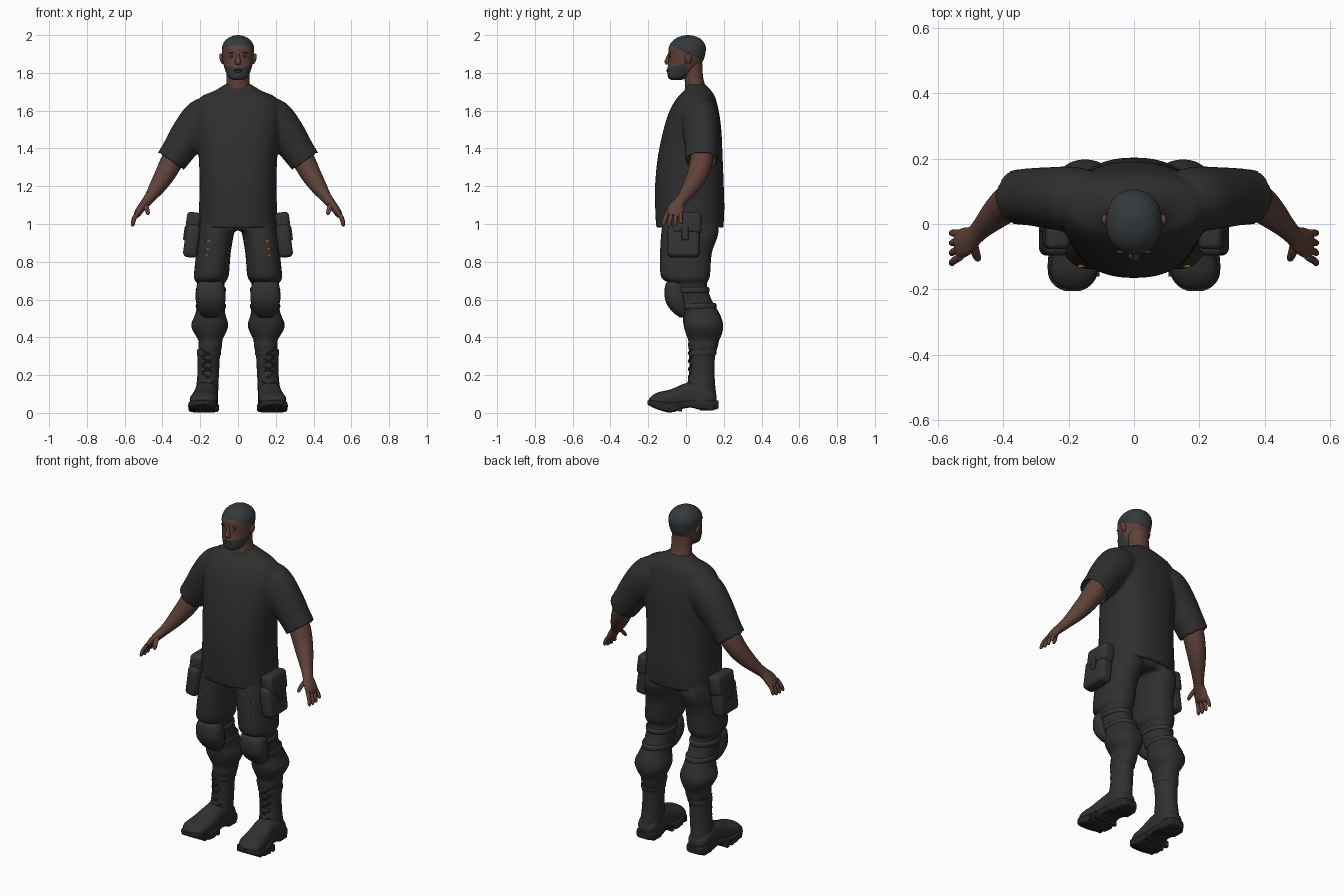
import bpy, bmesh, math
from mathutils import Vector, Matrix

if "Cube" in bpy.data.objects:
    bpy.data.objects.remove(bpy.data.objects["Cube"], do_unlink=True)

X, Y, Z = Vector((1, 0, 0)), Vector((0, 1, 0)), Vector((0, 0, 1))


def material(name, *rgb):
    mat = bpy.data.materials.new(name)
    mat.use_nodes = True
    mat.diffuse_color = (*rgb, 1)
    shader = mat.node_tree.nodes["Principled BSDF"]
    shader.inputs["Base Color"].default_value = (*rgb, 1)
    shader.inputs["Roughness"].default_value = 0.9
    return mat


SKIN = material("brown skin", .115, .053, .042)
HAIR = material("cropped hair", .036, .041, .044)
SHIRT = material("charcoal shirt", .028, .028, .028)
CLOTH = material("charcoal trousers", .029, .029, .029)
PAD = material("grey padding", .032, .033, .034)
BOOT = material("black leather", .03, .03, .03)
SOLE = material("black rubber", .02, .02, .02)
LIP = material("dark lips", .085, .033, .03)
EYE = material("eye", .05, .035, .03)
ORANGE = material("orange stitching", .25, .09, .015)


def spline(rows, steps):
    """Catmull-Rom interpolation of loft rows."""
    rows = [Vector(r) for r in rows]
    out = []
    for i in range(len(rows) - 1):
        a, b, c = rows[max(i - 1, 0)], rows[i], rows[i + 1]
        d = rows[min(i + 2, len(rows) - 1)]
        for k in range(steps):
            t = k / steps
            out.append(b + (c - a) * (t / 2) + (a * 2 - b * 5 + c * 4 - d) * (t * t / 2)
                       + (b * 3 - a - c * 3 + d) * (t ** 3 / 2))
    return out + [rows[-1]]


def tube(bm, rows, power=2, seg=28, steps=4, axis=None, side=1, hollow=0):
    """Loft rows of (x, y, z, width radius, depth radius) into a closed tube."""
    pts = spline(rows, steps)
    centres = [Vector((p[0] * side, p[1], p[2])) for p in pts]
    sections = []
    for i, p in enumerate(pts):
        ahead, behind = centres[min(i + 1, len(pts) - 1)], centres[max(i - 1, 0)]
        t = axis or (ahead - behind).normalized()
        sections.append((centres[i], p[3], p[4], t))
    if hollow:
        c, rx, ry, t = sections[-1]
        sections += [(c, rx * .9, ry * .9, t), (c - t * hollow, rx * .9, ry * .9, t)]
    rings = []
    for c, rx, ry, t in sections:
        u = t.cross(Z if axis == Y else Y).normalized()
        v = t.cross(u)
        ring = []
        for k in range(seg):
            a = math.tau * k / seg
            ca, sa = math.cos(a), math.sin(a)
            px = math.copysign(abs(ca) ** (2 / power), ca) * rx
            py = math.copysign(abs(sa) ** (2 / power), sa) * ry
            ring.append(bm.verts.new(c + u * px + v * py))
        rings.append(ring)
    for low, high in zip(rings, rings[1:]):
        for k in range(seg):
            n = (k + 1) % seg
            bm.faces.new((low[k], low[n], high[n], high[k]))
    bm.faces.new(rings[0])
    bm.faces.new(rings[-1])


def ball(bm, centre, size, tilt=0):
    place = Matrix.Translation(centre) @ Matrix.Rotation(tilt, 4, 'Y') @ Matrix.Diagonal((*size, 1))
    bmesh.ops.create_uvsphere(bm, u_segments=20, v_segments=12, radius=1, matrix=place)


def box(bm, centre, size, tilt=0, bevel=0):
    place = Matrix.Translation(centre) @ Matrix.Rotation(tilt, 4, 'Y') @ Matrix.Diagonal((*size, 1))
    verts = bmesh.ops.create_cube(bm, size=1, matrix=place)["verts"]
    if bevel:
        edges = list({e for v in verts for e in v.link_edges})
        bmesh.ops.bevel(bm, geom=edges, offset=bevel, segments=4, profile=.5, affect='EDGES')


def finish(bm, name, *mats, mirror=False, voxel=0, rule=None):
    bmesh.ops.recalc_face_normals(bm, faces=bm.faces)
    for f in bm.faces:
        f.smooth = True
        if rule:
            f.material_index = rule(f.calc_center_median())
    mesh = bpy.data.meshes.new(name)
    bm.to_mesh(mesh)
    bm.free()
    mesh.set_sharp_from_angle(angle=math.radians(50))
    obj = bpy.data.objects.new(name, mesh)
    bpy.context.collection.objects.link(obj)
    for m in mats:
        mesh.materials.append(m)
    if mirror:
        obj.modifiers.new("Mirror", 'MIRROR').use_mirror_merge = False
    if voxel:
        remesh = obj.modifiers.new("Blend", 'REMESH')
        remesh.mode, remesh.voxel_size, remesh.use_smooth_shade = 'VOXEL', voxel, True
        soft = obj.modifiers.new("Soften", 'SMOOTH')
        soft.factor, soft.iterations = .5, 5
    return obj


# Shirt: body and both sleeves blended together
bm = bmesh.new()
tube(bm, [(0, .052, 1.74, .068, .05), (0, .062, 1.705, .125, .072), (0, .055, 1.67, .2, .1),
          (0, .043, 1.6, .225, .13), (0, .034, 1.5, .222, .153), (0, .022, 1.35, .208, .172),
          (0, .018, 1.2, .203, .182), (0, .02, 1.08, .207, .183), (0, .02, .98, .21, .178)],
     power=2.3, seg=48, axis=-Z, hollow=.04)
for s in (1, -1):
    tube(bm, [(.12, .065, 1.59, .09, .09), (.185, .075, 1.555, .11, .1), (.26, .08, 1.47, .1, .094),
              (.315, .083, 1.39, .088, .088), (.357, .083, 1.33, .083, .085)], side=s, hollow=.05)
finish(bm, "shirt", SHIRT, voxel=.009)

# Trousers: pelvis and two baggy legs
bm = bmesh.new()
tube(bm, [(0, .02, 1.08, .185, .14), (0, .025, 1.02, .195, .145), (0, .025, .965, .17, .125)],
     power=2.4, axis=-Z)
LEG = [(.1, .02, 1.05, .095, .14), (.118, .02, .95, .097, .152), (.13, .0, .85, .092, .138),
       (.14, -.004, .74, .093, .133), (.144, 0, .705, .088, .122), (.144, .012, .683, .072, .098),
       (.143, .035, .6, .074, .1), (.146, .077, .53, .078, .1), (.15, .092, .465, .099, .106),
       (.148, .095, .415, .08, .095), (.146, .094, .385, .063, .082),
       (.147, .09, .355, .064, .08), (.15, .088, .31, .054, .068)]
for s in (1, -1):
    tube(bm, LEG, power=2.2, axis=-Z, side=s)
finish(bm, "trousers", CLOTH, voxel=.009)

# Knee pads and the straps that hold them
bm = bmesh.new()
tube(bm, [(.145, -.055, .705, .045, .03), (.145, -.058, .675, .073, .052), (.145, -.053, .6, .079, .058),
          (.145, -.032, .54, .062, .045), (.145, -.012, .505, .035, .02)], power=2.6, axis=-Z)
finish(bm, "knee_pads", PAD, mirror=True)
bm = bmesh.new()
for y, z, ry in ((.022, .65, .1), (.058, .565, .102)):
    tube(bm, [(.144, y, z + h, .077 + r, ry + r) for h, r in ((.016, -.006), (.01, .002), (-.01, .002), (-.016, -.006))],
         axis=-Z, steps=2)
finish(bm, "knee_straps", PAD, mirror=True)

# Boots: shaft with cuff, foot, sole and laces
bm = bmesh.new()
tube(bm, [(.153, .088, .335, .064, .073), (.154, .087, .31, .064, .073), (.155, .085, .295, .059, .068),
          (.157, .084, .22, .057, .067), (.162, .08, .15, .058, .074), (.167, .076, .09, .062, .085),
          (.168, .076, .05, .06, .085)], axis=-Z)
tube(bm, [(.166, .16, .075, .035, .03), (.167, .13, .085, .057, .045), (.168, .07, .1, .062, .065),
          (.17, 0, .092, .062, .066), (.178, -.08, .075, .07, .05), (.185, -.15, .068, .07, .04),
          (.187, -.188, .06, .046, .024), (.187, -.198, .057, .02, .01)], axis=Y, power=2.3)
finish(bm, "boots", BOOT, mirror=True)
bm = bmesh.new()
tube(bm, [(.166, .172, .045, .035, .02), (.166, .15, .042, .055, .025), (.168, .08, .042, .063, .026),
          (.172, .01, .046, .06, .018), (.18, -.08, .028, .079, .026), (.187, -.155, .042, .075, .022),
          (.188, -.19, .052, .052, .016), (.188, -.204, .055, .025, .01)], axis=Y, power=5)
for y in (-.15, -.11, -.07, -.03):
    box(bm, (.183, y, .026 - min(y + .09, 0) * .2), (.155, .02, .036))
box(bm, (.167, .11, .028), (.116, .075, .03), bevel=.006)
finish(bm, "boot_soles", SOLE, mirror=True)
bm = bmesh.new()
for i in range(5):
    z = .13 + i * .042
    front = .008 + .008 * (i > 0)
    for d in (1, -1):
        tube(bm, [(.16 - d * .032, front + .014, z, .005, .005), (.16, front - .002, z + .018, .005, .005),
                  (.16 + d * .032, front + .014, z + .036, .005, .005)], seg=8, axis=X)
finish(bm, "boot_laces", SOLE, mirror=True)

# Thigh pouches with flap and closing tab
bm = bmesh.new()
box(bm, (.245, -.012, .91), (.075, .17, .175), tilt=-.13, bevel=.024)
box(bm, (.238, .002, 1.005), (.074, .158, .115), tilt=-.13, bevel=.02)
box(bm, (.281, -.005, .95), (.012, .035, .07), tilt=-.13, bevel=.004)
finish(bm, "thigh_pouches", PAD, mirror=True)

# Stitched marks on the thighs
bm = bmesh.new()
for z in (.835, .87, .91):
    box(bm, (.16, -.128, z), (.022, .009, .008))
finish(bm, "thigh_marks", ORANGE, mirror=True)

# Arms, hands and fingers
bm = bmesh.new()
tube(bm, [(.29, .085, 1.42, .058, .058), (.345, .083, 1.34, .06, .06), (.385, .062, 1.265, .054, .056),
          (.425, .028, 1.2, .044, .046), (.463, -.01, 1.145, .031, .034), (.487, -.034, 1.115, .026, .031),
          (.512, -.052, 1.085, .022, .043), (.532, -.062, 1.055, .019, .044), (.54, -.066, 1.042, .012, .036)])
for i, reach in enumerate((.94, 1, .96, .8)):
    y = -.1 + i * .024
    drop = .075 * reach
    tube(bm, [(.53, y, 1.062, .011, .011), (.55, y - .012 + i * .004, 1.062 - drop * .5, .011, .011),
              (.557, y - .02 + i * .007, 1.062 - drop * .9, .009, .009),
              (.557, y - .021 + i * .007, 1.062 - drop, .004, .004)], seg=12, steps=3)
tube(bm, [(.495, -.055, 1.11, .017, .017), (.485, -.085, 1.085, .014, .014),
          (.478, -.103, 1.06, .011, .011), (.477, -.108, 1.048, .005, .005)], seg=12, axis=-Z)
finish(bm, "arms_and_hands", SKIN, mirror=True)

# Head with cropped hair and beard picked out by height and depth
def head_colour(c):
    hairline = 1.905 - c.y * (.5 if c.y < 0 else .4)
    beard = c.z < 1.853 + c.y * .25 and c.y < .002
    return 1 if c.z > hairline or beard else 0


bm = bmesh.new()
tube(bm, [(0, -.052, 1.762, .022, .024), (0, -.043, 1.776, .05, .052), (0, -.02, 1.82, .07, .078),
          (0, -.002, 1.86, .079, .091), (0, .005, 1.9, .084, .097), (0, .007, 1.94, .084, .097),
          (0, .009, 1.972, .067, .077), (0, .01, 1.991, .04, .046), (0, .01, 2, .008, .009)],
     power=2.15, seg=64, steps=6, axis=Z)
finish(bm, "head", SKIN, HAIR, rule=head_colour)

bm = bmesh.new()
tube(bm, [(0, .055, 1.68, .085, .06), (0, .048, 1.735, .064, .053), (0, .04, 1.78, .06, .05),
          (0, .032, 1.85, .06, .055)], axis=Z)
finish(bm, "neck", SKIN)

# Face details
bm = bmesh.new()
tube(bm, [(0, -.088, 1.905, .008, .006), (0, -.095, 1.88, .01, .011), (0, -.099, 1.858, .017, .015),
          (0, -.096, 1.845, .015, .011)], axis=-Z, seg=16)
finish(bm, "nose", SKIN)
bm = bmesh.new()
ball(bm, (.086, .012, 1.875), (.011, .018, .03), tilt=.25)
finish(bm, "ears", SKIN, mirror=True)
bm = bmesh.new()
ball(bm, (.032, -.084, 1.888), (.014, .006, .006))
finish(bm, "eyes", EYE, mirror=True)
bm = bmesh.new()
ball(bm, (.034, -.085, 1.906), (.02, .006, .004), tilt=.08)
finish(bm, "eyebrows", HAIR, mirror=True)
bm = bmesh.new()
ball(bm, (0, -.096, 1.816), (.024, .007, .005))
ball(bm, (0, -.096, 1.808), (.02, .008, .006))
finish(bm, "lips", LIP)
